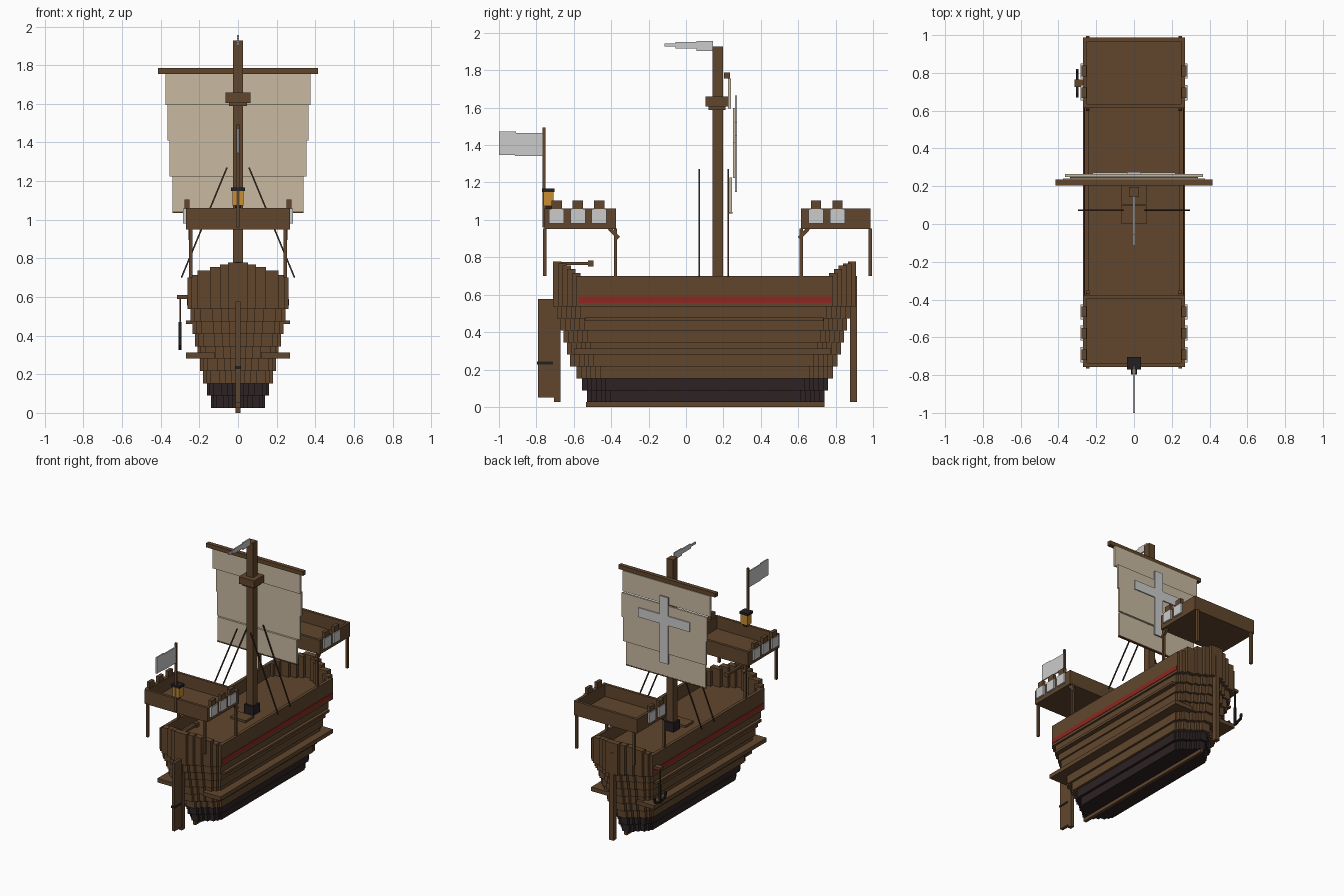
import bpy, bmesh
from mathutils import Vector, Matrix

cube = bpy.data.objects.get("Cube")
if cube:
    bpy.data.objects.remove(cube, do_unlink=True)


def material(name, *rgb):
    mat = bpy.data.materials.new(name)
    mat.use_nodes = True
    mat.diffuse_color = (*rgb, 1)
    mat.node_tree.nodes["Principled BSDF"].inputs["Base Color"].default_value = (*rgb, 1)
    return mat


wood = material("brown wood", .12, .062, .027)
tar = material("dark tarred wood", .026, .017, .017)
iron = material("black iron", .016, .014, .016)
canvas = material("cream canvas", .58, .49, .36)
white = material("pale grey cloth", .6, .6, .6)
red = material("red paint", .27, .02, .015)
amber = material("amber glass", .58, .27, .03)
rope = material("dark rope", .05, .03, .017)


def build(name, mat, boxes=(), beams=()):
    """One object out of axis boxes (x range, y range, z range) and square beams (start, end, width)."""
    bm = bmesh.new()
    for ranges in boxes:
        mid = Vector([(a + b) / 2 for a, b in ranges])
        size = [abs(b - a) for a, b in ranges]
        bmesh.ops.create_cube(bm, size=1, matrix=Matrix.Translation(mid) @ Matrix.Diagonal((*size, 1)))
    for start, end, width in beams:
        start, end = Vector(start), Vector(end)
        along = end - start
        turn = along.to_track_quat('Z', 'Y').to_matrix().to_4x4()
        bmesh.ops.create_cube(bm, size=1, matrix=Matrix.Translation((start + end) / 2) @ turn
                              @ Matrix.Diagonal((width, width, along.length, 1)))
    mesh = bpy.data.meshes.new(name)
    bm.to_mesh(mesh)
    bm.free()
    mesh.materials.append(mat)
    obj = bpy.data.objects.new(name, mesh)
    bpy.context.collection.objects.link(obj)
    return obj


def span(half):
    return (-half, half)


def sides(inner, outer):
    return [(inner, outer), (-outer, -inner)]


# Hull: stacked layers, each stepped to a blunt point at both ends
half_widths = [.14, .16, .18, .197, .21, .223, .235, .247, .262]
front_ends = [-.53, -.555, -.585, -.62, -.637, -.655, -.67, -.69, -.71]
back_ends = [.74, .76, .785, .81, .83, .845, .862, .88, .91]
steps = [.2, .36, .55, .8, .92, 1]
step_y, base, layer = .025, .025, .064
lower, upper = [], []
for i, (w, y0, y1) in enumerate(zip(half_widths, front_ends, back_ends)):
    z = (base + i * layer, base + (i + 1) * layer)
    for j, f in enumerate(steps):
        inset = j * step_y
        (lower if i < 2 else upper).append((span(w * f), (y0 + inset, y1 - inset), z))
build("lower_hull", tar, lower)
build("upper_hull", wood, upper)

# Bulwark around the deck, rising towards both ends
deck, rail, wall = .601, .70, .024
w, y0, y1 = half_widths[-1], front_ends[-1], back_ends[-1]
tops = [.778, .768, .756, .738, .715, rail]
bulwark = [(s, (y0 + .125, y1 - .125), (deck, rail)) for s in sides(w - wall, w)]
for j, (f, top) in enumerate(zip(steps, tops)):
    inner = w * steps[j - 1] - wall if j else 0
    a, b = y0 + j * step_y, y1 - j * step_y
    for s in sides(inner, w * f):
        bulwark += [(s, (a, a + .045), (deck, top)), (s, (b - .045, b), (deck, top))]
build("bulwark", wood, bulwark)

# Hull trim
build("red_stripe", red, [(s, (-.575, .78), (.556, .59)) for s in sides(.255, .265)])
build("lower_wale", wood, [(s, (-.6, .775), (.281, .312)) for s in sides(.12, .27)])
build("upper_wale", wood, [(s, (-.54, .735), (.46, .478)) for s in sides(.18, .27)])
build("keel", wood, [(span(.012), (-.535, .74), (0, .026))])
build("bow_post", wood, [(span(.018), (.878, .914), (.025, rail))])
build("deck_hatch", wood, [(span(.065), (0, .1), (deck, .618))])

# Rudder and tiller
build("rudder", wood, [(span(.012), (-.792, -.7), (.05, .577)), (span(.014), (-.706, -.67), (.025, .577))])
build("rudder_band", iron, [(span(.016), (-.797, -.71), (.228, .243))])
build("tiller", wood, [(span(.01), (-.7, -.51), (.758, .775)), (span(.015), (-.525, -.495), (.75, .782))])


# Raised castles on posts
def castle(name, y0, y1, brace_y, brace_dir, slots):
    floor, top = .965, 1.06
    edge, t = .27, .02
    build(name + "_floor", wood, [(span(edge), (y0, y1), (.95, floor))])
    walls = [(s, (y0, y1), (floor, top)) for s in sides(edge - t, edge)]
    walls += [(span(edge), (y, y + t), (floor, top)) for y in (y0, y1 - t)]
    build(name + "_walls", wood, walls)
    build(name + "_merlons", wood, [(s, (y - .028, y + .028), (1.03, 1.104))
                                    for y in slots for s in sides(.252, .277)])
    build(name + "_shields", white, [(s, (y - .04, y + .04), (.98, 1.058))
                                     for y in slots for s in sides(edge, .284)])
    build(name + "_posts", wood, [(s, (y - .009, y + .009), (.70, .955))
                                  for y in (y0 + .002, y1 - .002) for s in sides(.236, .254)])
    build(name + "_braces", wood, beams=[((x, brace_y, .955), (x, brace_y + .05 * brace_dir, .902), .02)
                                         for x in span(.245)])


castle("front_castle", -.757, -.375, -.41, 1, [-.692, -.578, -.465])
castle("back_castle", .615, .987, .655, -1, [.695, .81])

# Mast, lookout and yard
mast_y = .17
build("mast", wood, [(span(.027), (mast_y - .027, mast_y + .027), (deck, 1.927))])
build("mast_collar", iron, [(span(.04), (mast_y - .04, mast_y + .04), (deck, .67))])
build("lookout", wood, [(span(.065), (.103, .228), (1.605, 1.66)), (span(.047), (.12, .212), (1.588, 1.606))])
build("yard", wood, [(span(.415), (.203, .235), (1.755, 1.787))])

# Billowing sail with a plain cross on its back
panels = [(.375, .225, 1.595, 1.755), (.365, .25, 1.41, 1.597), (.355, .25, 1.225, 1.412), (.34, .232, 1.04, 1.227)]
build("sail", canvas, [(span(h), (y, y + .015), (a, b)) for h, y, a, b in panels])
build("sail_foot", wood, [(span(.34), (.23, .248), (1.034, 1.043))])
build("sail_cross", white, [(span(.036), (.262, .274), (1.15, 1.665)), (span(.22), (.262, .273), (1.45, 1.522))])

# Rigging
build("shrouds", rope, beams=[((x * .057, y, 1.27), (x * .293, y, .70), .008)
                              for x in (-1, 1) for y in (.072, .225)])

# Flags
build("flag_pole", wood, [(span(.008), (-.766, -.75), (.96, 1.493))])
build("flag", white, [(span(.005), (-.915, -.765), (1.342, 1.465)), (span(.005), (-1, -.91), (1.347, 1.472))])
build("pennant", white, [(span(.005), (.055, .145), (1.903, 1.957)), (span(.005), (-.055, .056), (1.915, 1.95)),
                         (span(.005), (-.115, -.054), (1.927, 1.942))])

# Lantern
build("lantern_glass", amber, [(span(.029), (-.762, -.708), (1.073, 1.15))])
build("lantern_cap", iron, [(span(.036), (-.769, -.703), (1.15, 1.168))])
build("lantern_bracket", iron, [(span(.015), (-.75, -.72), (1.055, 1.074))])

# Anchor hanging from a short beam
ax, ay = -.3, .745
build("anchor_beam", wood, [((-.315, -.25), (ay - .02, ay + .02), (.59, .61))])
build("anchor_rope", rope, [((ax - .004, ax + .004), (ay - .004, ay + .004), (.46, .6))])
build("anchor", iron, [((ax - .008, ax + .008), (ay - .008, ay + .008), (.33, .47))],
      [((ax, ay, .333), (ax, ay + d * .06, .355), .014) for d in (-1, 1)]
      + [((ax, ay + d * .06, .35), (ax, ay + d * .068, .392), .014) for d in (-1, 1)])
